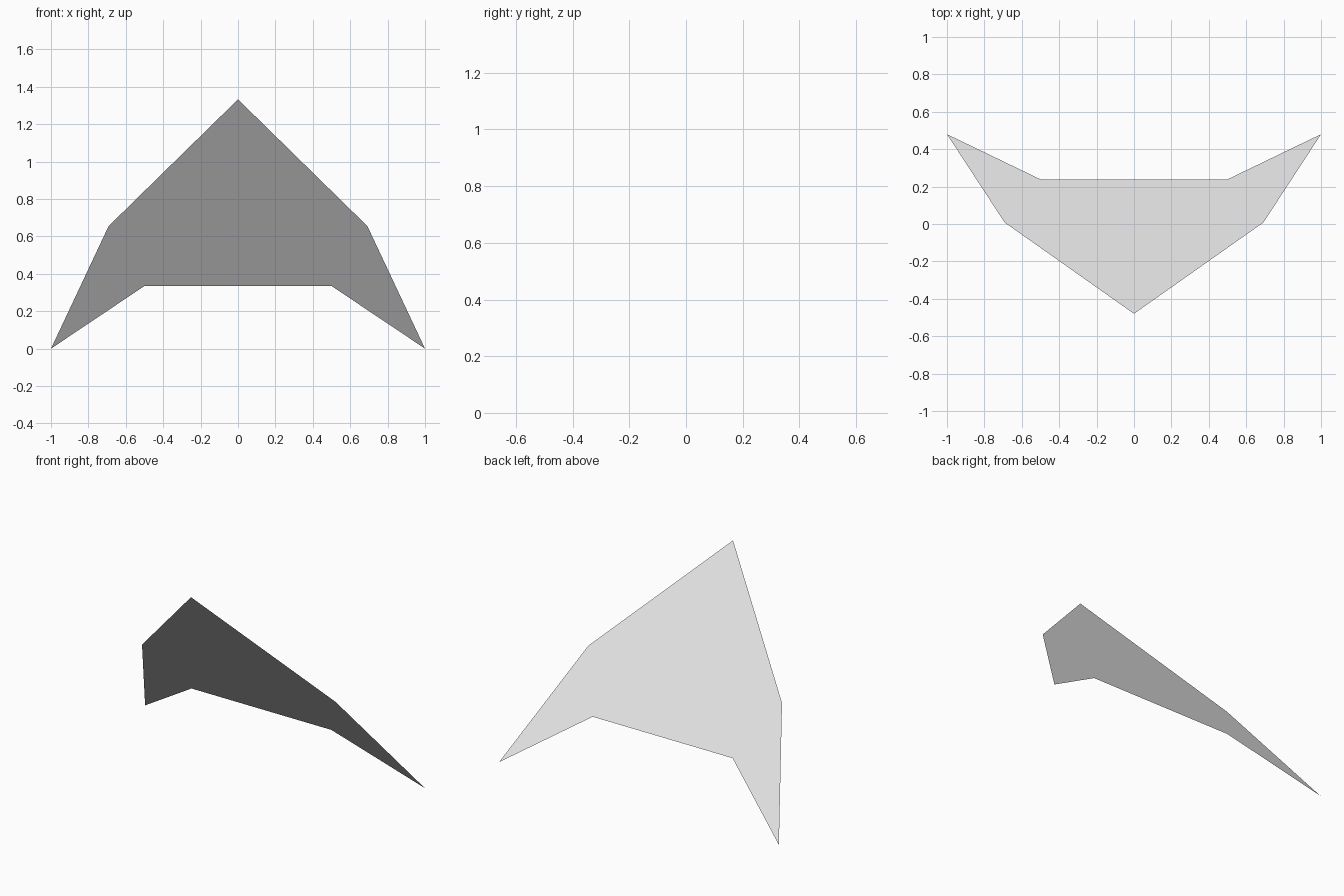
import bpy
import bmesh

if "Cube" in bpy.data.objects:
    bpy.data.objects.remove(bpy.data.objects["Cube"])

grey = bpy.data.materials.new("light grey")
grey.diffuse_color = (0.8, 0.8, 0.8, 1.0)
grey.use_nodes = True
grey.node_tree.nodes["Principled BSDF"].inputs["Base Color"].default_value = grey.diffuse_color


def on_slope(x, z):
    """Point on the tilted plane that leans towards the front."""
    return (x, 0.48 - 0.72 * z, z)


# Half outline: nose, shoulder, wing tip, rear notch
half = [(0.0, 1.333), (0.692, 0.655), (1.0, 0.0), (0.5, 0.335)]
outline = half + [(-x, z) for x, z in reversed(half[1:])]

# Flat swept wing, one sheet facing up and back
bm = bmesh.new()
face = bm.faces.new([bm.verts.new(on_slope(x, z)) for x, z in outline])
face.normal_update()
if face.normal.z < 0:
    face.normal_flip()
bmesh.ops.triangulate(bm, faces=[face])

mesh = bpy.data.meshes.new("swept_wing")
bm.to_mesh(mesh)
bm.free()
mesh.materials.append(grey)
wing = bpy.data.objects.new("swept_wing", mesh)
bpy.context.collection.objects.link(wing)
